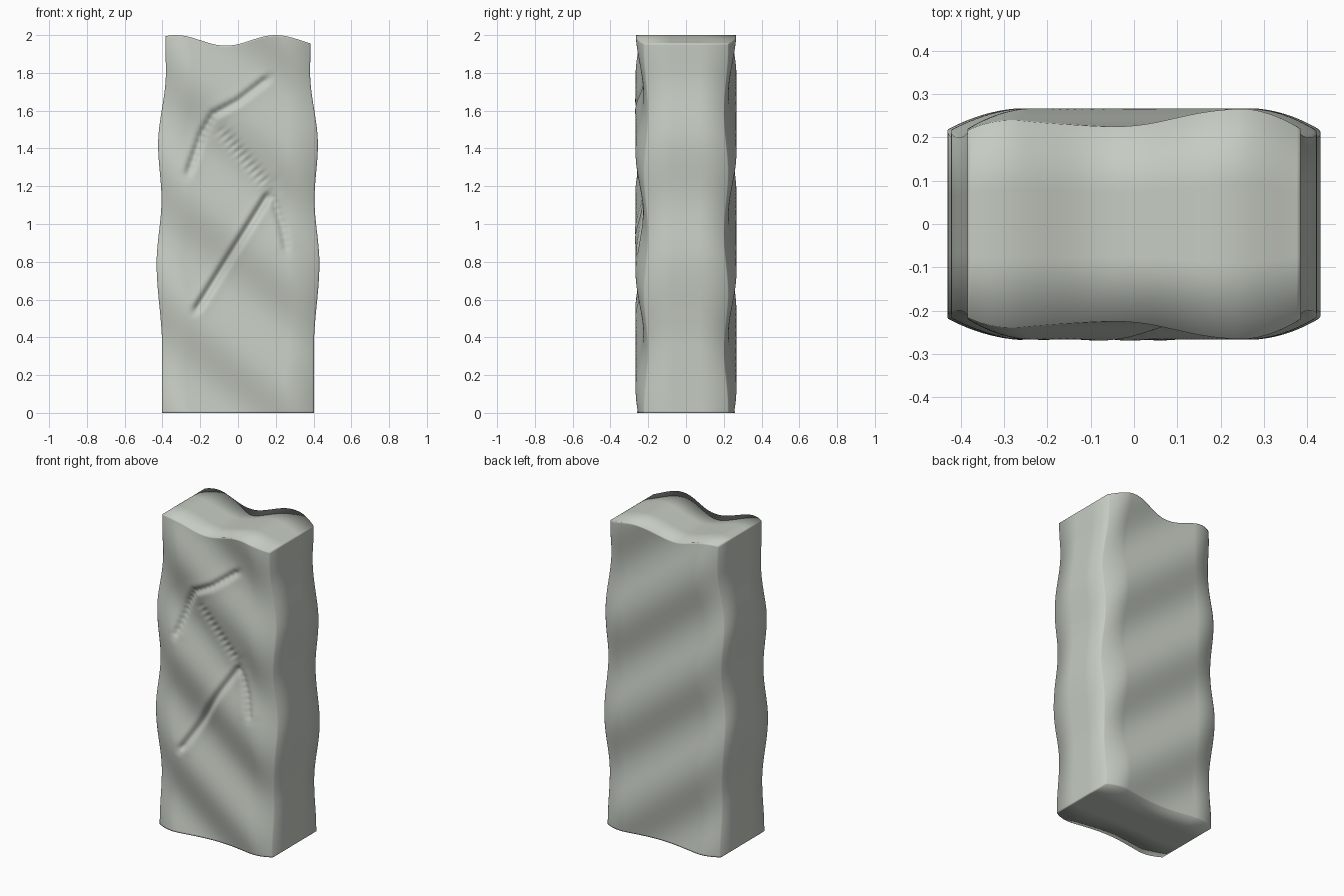
import bpy, bmesh
from math import cos, exp, pi
from mathutils import Matrix, Vector

cube = bpy.data.objects.get("Cube")
if cube:
    bpy.data.objects.remove(cube, do_unlink=True)

# Half width of the block at each height
WIDTHS = [(0, 0.402), (0.35, 0.402), (0.79, 0.431), (1.13, 0.405),
          (1.42, 0.423), (1.8, 0.382), (2.01, 0.385)]

# Carved strokes on the front: path, depth, groove radius, lip height, chatter
STROKES = [
    ([(-0.27, 1.25), (-0.19, 1.48), (-0.13, 1.58), (0.0, 1.65), (0.17, 1.78)],
     0.016, 0.022, 0.005, 0.15),
    ([(-0.10, 1.51), (0.16, 1.20)], 0.004, 0.035, 0.006, 0.6),
    ([(0.17, 1.17), (-0.23, 0.53)], 0.022, 0.021, 0.006, 0.0),
    ([(0.18, 1.16), (0.23, 1.0), (0.26, 0.85)], 0.010, 0.022, 0.005, 0.15),
]


def smooth(t):
    t = min(max(t, 0), 1)
    return t * t * (3 - 2 * t)


def half_width(z):
    for (z0, w0), (z1, w1) in zip(WIDTHS, WIDTHS[1:]):
        if z <= z1:
            return w0 + (w1 - w0) * smooth((z - z0) / (z1 - z0))
    return WIDTHS[-1][1]


def top_height(x):
    return 1.972 + 0.028 * cos(2 * pi * (x - 0.2) / 0.53)


def half_depth(x, z, a):
    # Shallow diagonal ripples, with the long edges rounded off
    ripple = 0.021 * cos(2 * pi * ((x - 0.28) / 0.8 + (z - 2) / 0.63))
    corner = max(0, (abs(a) - 0.65) / 0.35)
    return 0.246 + ripple * (1 - 0.5 * corner) - 0.036 * corner ** 2


def carving(x, z):
    p = Vector((x, z))
    total = 0
    for path, depth, radius, lip, chatter in STROKES:
        best, along, walked = 9, 0, 0
        for start, end in zip(path, path[1:]):
            s, e = Vector(start), Vector(end)
            length = (e - s).length
            t = min(max((p - s).dot(e - s) / length ** 2, 0), 1)
            d = (p - s.lerp(e, t)).length
            if d < best:
                best, along = d, walked + t * length
            walked += length
        if best < 0.15:
            fade = smooth(along / 0.06 + 0.3) * smooth((walked - along) / 0.06 + 0.3)
            notch = 1 - chatter * (0.5 + 0.5 * cos(2 * pi * along / 0.035))
            total += fade * (lip * exp(-(best / (2.4 * radius)) ** 2)
                             - (depth + lip) * notch * exp(-(best / radius) ** 2))
    return total


# Six grids joined into a closed box spanning -1 to 1
bm = bmesh.new()
NX, NY, NZ = 90, 3, 220
UP = Matrix.Translation((0, 0, 1))
FACES = [
    (NX, NZ, Matrix.Rotation(pi / 2, 4, 'X')),
    (NX, NZ, Matrix.Rotation(-pi / 2, 4, 'X')),
    (NZ, NY, Matrix.Rotation(pi / 2, 4, 'Y')),
    (NZ, NY, Matrix.Rotation(-pi / 2, 4, 'Y')),
    (NX, NY, Matrix.Identity(4)),
    (NX, NY, Matrix.Rotation(pi, 4, 'X')),
]
for u, v, turn in FACES:
    bmesh.ops.create_grid(bm, x_segments=u, y_segments=v, size=1, matrix=turn @ UP)
bmesh.ops.remove_doubles(bm, verts=bm.verts, dist=0.001)

# Shape the box into the rippled block and cut the strokes
for vert in bm.verts:
    a, b, c = vert.co
    level = (c + 1) / 2
    z = level * top_height(a * half_width(2 * level))
    x = a * half_width(z)
    y = b * half_depth(x, z, a)
    if b < -0.999:
        y -= carving(x, z)
    vert.co = (x, y, z)
bmesh.ops.recalc_face_normals(bm, faces=bm.faces)

mesh = bpy.data.meshes.new("carved_block")
bm.to_mesh(mesh)
bm.free()
mesh.shade_smooth()
block = bpy.data.objects.new("carved_block", mesh)
bpy.context.collection.objects.link(block)

# Pale grey-green stone
colour = (0.56, 0.60, 0.54, 1)
stone = bpy.data.materials.new("pale_stone")
stone.use_nodes = True
stone.diffuse_color = colour
bsdf = next(n for n in stone.node_tree.nodes if n.type == 'BSDF_PRINCIPLED')
bsdf.inputs["Base Color"].default_value = colour
bsdf.inputs["Roughness"].default_value = 0.8
mesh.materials.append(stone)
